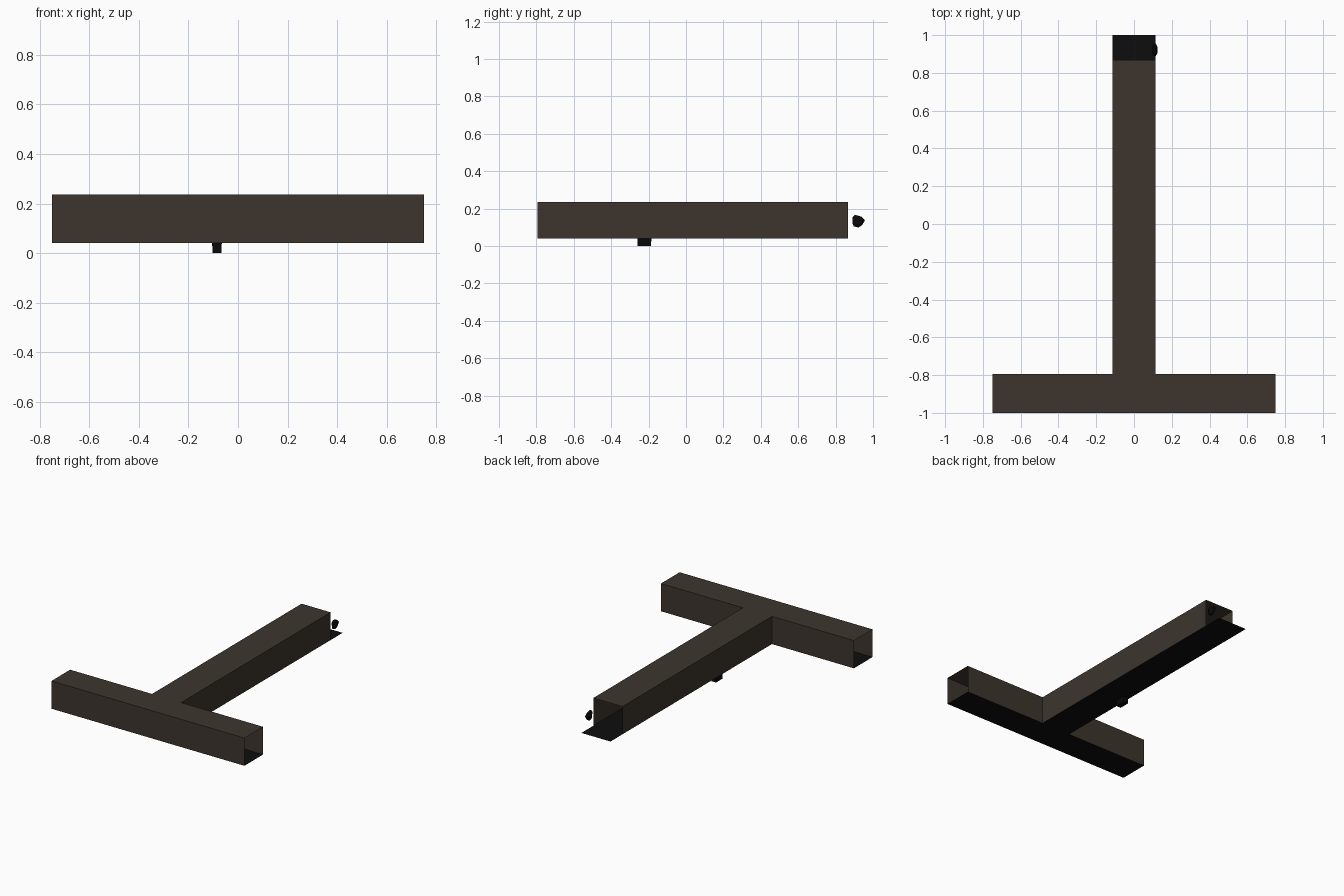
import bpy

if "Cube" in bpy.data.objects:
    bpy.data.objects.remove(bpy.data.objects["Cube"])

def mat(name, rgb):
    m = bpy.data.materials.new(name)
    m.diffuse_color = (*rgb, 1)
    m.use_nodes = True
    m.node_tree.nodes["Principled BSDF"].inputs["Base Color"].default_value = m.diffuse_color
    return m

BROWN = mat("dark brown stone", (0.047, 0.036, 0.027))
BLACK = mat("black floor", (0.004, 0.004, 0.004))
ROCK = mat("black rock", (0.003, 0.003, 0.003))

Z0, Z1 = 0.041, 0.236      # floor and ceiling heights
W = 0.113                  # half width of the long passage
BX = 0.75                  # half length of the cross passage
Y0, Y1, Y2, Y3 = -1.0, -0.793, 0.867, 1.0

def make(name, verts, faces, material):
    me = bpy.data.meshes.new(name)
    me.from_pydata(verts, [], faces)
    me.materials.append(material)
    me.update()
    ob = bpy.data.objects.new(name, me)
    bpy.context.collection.objects.link(ob)
    return ob

def tee(name, z, y_end, material, up=True):
    """Flat T-shaped slab: cross passage plus long passage."""
    pts = [(-BX, Y0), (-W, Y0), (W, Y0), (BX, Y0),
           (BX, Y1), (W, Y1), (-W, Y1), (-BX, Y1), (W, y_end), (-W, y_end)]
    faces = [(0, 1, 6, 7), (1, 2, 5, 6), (2, 3, 4, 5), (6, 5, 8, 9)]
    if not up:
        faces = [f[::-1] for f in faces]
    make(name, [(x, y, z) for x, y in pts], faces, material)

def wall(name, a, b):
    """Upright sheet from floor to ceiling; outside is right of a->b."""
    make(name, [(*a, Z0), (*b, Z0), (*b, Z1), (*a, Z1)], [(0, 1, 2, 3)], BROWN)

def lump(name, rings, material):
    """Closed solid skinned over matching rings of points."""
    n = len(rings[0])
    verts = [p for r in rings for p in r]
    faces = [tuple(range(n))[::-1], tuple(range(len(verts) - n, len(verts)))]
    for k in range(len(rings) - 1):
        for i in range(n):
            j = (i + 1) % n
            faces.append((k * n + i, k * n + j, (k + 1) * n + j, (k + 1) * n + i))
    make(name, verts, faces, material)

# floor and ceiling
tee("floor", Z0, Y3, BLACK)
tee("ceiling", Z1, Y2, BROWN)

# walls; all three passage ends stay open
wall("front_wall", (-BX, Y0), (BX, Y0))
wall("back_wall_right", (BX, Y1), (W, Y1))
wall("back_wall_left", (-W, Y1), (-BX, Y1))
wall("passage_wall_right", (W, Y1), (W, Y2))
wall("passage_wall_left", (-W, Y2), (-W, Y1))

# rough stone floating by the open far end
outline = [(.89, .12), (.897, .105), (.922, .099), (.942, .112),
           (.957, .138), (.938, .157), (.903, .167), (.889, .152)]
cy, cz = 0.92, 0.132
lump("rough_stone", [[(x, cy + (y - cy) * s, cz + (z - cz) * s) for y, z in outline]
                     for x, s in ((.097, .55), (.106, 1), (.116, .95), (.124, .5))], ROCK)

# small block poking through the floor
def rect(z, hx, hy):
    return [(-.085 + sx * hx, -.222 + sy * hy, z)
            for sx, sy in ((-1, -1), (1, -1), (1, 1), (-1, 1))]
lump("floor_block", [rect(0, .018, .036), rect(.022, .018, .036), rect(.05, .021, .038)], ROCK)
